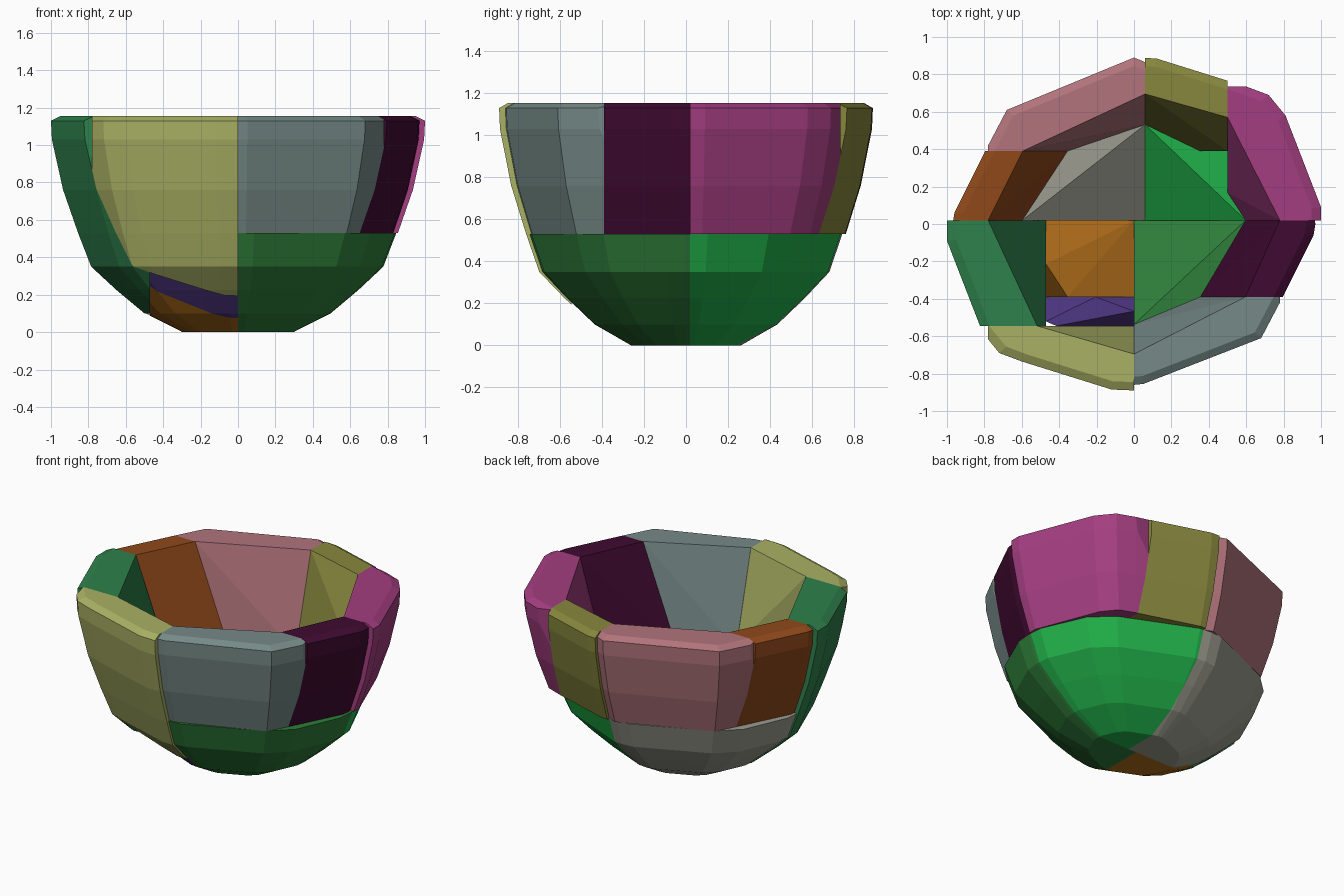
import bpy, bmesh

if "Cube" in bpy.data.objects:
    bpy.data.objects.remove(bpy.data.objects["Cube"])

# Bowl sections: quarter plan outlines and (scale, z) profiles
FULL = [(1, 0), (1, .09), (.81, .58), (.72, .69), (.6, .735), (.12, .885), (0, .89)]
CUT = [(.97, 0), (.96, .06), (.78, .42), (.68, .61), (.05, .855), (0, .86)]
BACK = CUT[:-2] + [(0, .89)]
LOW = [(.99, 0), (.98, .12), (.83, .46), (.67, .61), (.1, .86), (0, .87)]
INNER = [(1, 0), (.64, .72), (.08, .88), (0, .88)]
OUT_PROFILE = [(.3, 0), (.5, .1), (.65, .225), (.785, .35), (.855, .53),
               (.935, .76), (.995, 1.03), (1, 1.13), (.95, 1.155)]
IN_PROFILE = [(.79, 1.155), (.76, 1.0), (.7, .78), (.61, .53), (.53, .4), (.42, .29), (.25, .22)]


def ring(quarter):
    """Mirror a quarter outline into a full loop."""
    q = quarter
    return (q + [(-x, y) for x, y in q[-2::-1]] + [(-x, -y) for x, y in q[1:]]
            + [(x, -y) for x, y in q[-2:0:-1]])


def skin(bm, quarter, profile, rounding=0):
    """Skin one face of the bowl wall; rounding pulls the corners in lower down."""
    loops = []
    for s, z in profile:
        k = 1 - rounding * min(1, (1.155 - z) / .625)
        pts = [(x * k, y * k) if abs(x * y) > .3 else (x, y) for x, y in ring(quarter)]
        loops.append([bm.verts.new((x * s, y * s, z)) for x, y in pts])
    n = len(loops[0])
    for a, b in zip(loops, loops[1:]):
        for i in range(n):
            j = (i + 1) % n
            bm.faces.new((a[i], a[j], b[j], b[i]))
    return loops


def bowl(quarter):
    bm = bmesh.new()
    out = skin(bm, quarter, OUT_PROFILE)
    inn = skin(bm, INNER, IN_PROFILE, .1)
    bm.faces.new(out[0])
    bm.faces.new(inn[-1])
    return bm


def material(name, rgb):
    m = bpy.data.materials.new(name)
    m.diffuse_color = [(c / 255) ** 2.2 for c in rgb] + [1]
    m.use_nodes = True
    m.node_tree.nodes["Principled BSDF"].inputs["Base Color"].default_value = m.diffuse_color
    return m


def piece(name, rgb, quarter, x=(-2, 2), y=(-2, 2), z=(-2, 2), extra=()):
    """Clip the bowl wall to a box and wrap the remainder in a convex hull."""
    src = bowl(quarter)
    for axis, (lo, hi) in enumerate((x, y, z)):
        for limit, sign in ((lo, -1), (hi, 1)):
            if abs(limit) > 1.5:
                continue
            co, no = [0, 0, 0], [0, 0, 0]
            co[axis], no[axis] = limit, sign
            bmesh.ops.bisect_plane(src, geom=src.verts[:] + src.edges[:] + src.faces[:],
                                   dist=1e-5, plane_co=co, plane_no=no, clear_outer=True)
    bm = bmesh.new()
    for p in [v.co.copy() for v in src.verts] + list(extra):
        bm.verts.new(p)
    src.free()
    bmesh.ops.remove_doubles(bm, verts=bm.verts[:], dist=1e-4)
    bmesh.ops.convex_hull(bm, input=bm.verts[:])
    bmesh.ops.delete(bm, geom=[v for v in bm.verts if not v.link_faces], context='VERTS')
    bmesh.ops.dissolve_limit(bm, angle_limit=.01, verts=bm.verts[:], edges=bm.edges[:])
    bmesh.ops.recalc_face_normals(bm, faces=bm.faces[:])
    me = bpy.data.meshes.new(name)
    bm.to_mesh(me)
    bm.free()
    me.materials.append(material(name, rgb))
    bpy.context.collection.objects.link(bpy.data.objects.new(name, me))


R = (.53, 2)   # upper tier
B = (-2, .53)  # lower tier

# Upper wall panels
piece("wall_back_left", (175, 115, 122), BACK, x=(-.78, .06), y=(.39, 2), z=R)
piece("wall_back_right", (134, 134, 64), FULL, x=(.06, .5), y=(.39, 2), z=R, extra=[(.5, .39, .53)])
piece("wall_right_back", (162, 64, 127), FULL, x=(.5, 2), y=(.02, .735), z=R)
piece("wall_right_front", (65, 18, 52), CUT, x=(.3, 2), y=(-.39, .02), z=R)
piece("wall_front_right", (117, 137, 134), CUT, x=(0, .78), y=(-2, -.39), z=R)
piece("wall_left_back", (142, 74, 32), CUT, x=(-2, -.3), y=(.02, .39), z=R)

# Tall panels reaching into the lower tier
piece("wall_front_left", (168, 175, 100), FULL, x=(-.78, 0), y=(-2, -.545))
piece("wall_left_front", (50, 128, 77), FULL, x=(-2, -.47), y=(-.545, .02), z=(.1, 2))

# Lower bowl pieces
piece("base_back_right", (38, 175, 75), LOW, x=(.06, 2), y=(.02, 2), z=B)
piece("base_back_left", (155, 155, 143), LOW, x=(-2, .06), y=(.02, 2), z=B)
piece("base_front_right", (50, 125, 60), LOW, x=(0, 2), y=(-2, .02), z=B)
piece("base_front_left", (174, 108, 32), LOW, x=(-.47, 0), y=(-.39, .02), z=B)
piece("base_front_left_rim", (80, 58, 130), LOW, x=(-.47, 0), y=(-.545, -.39), z=(-2, .4))
